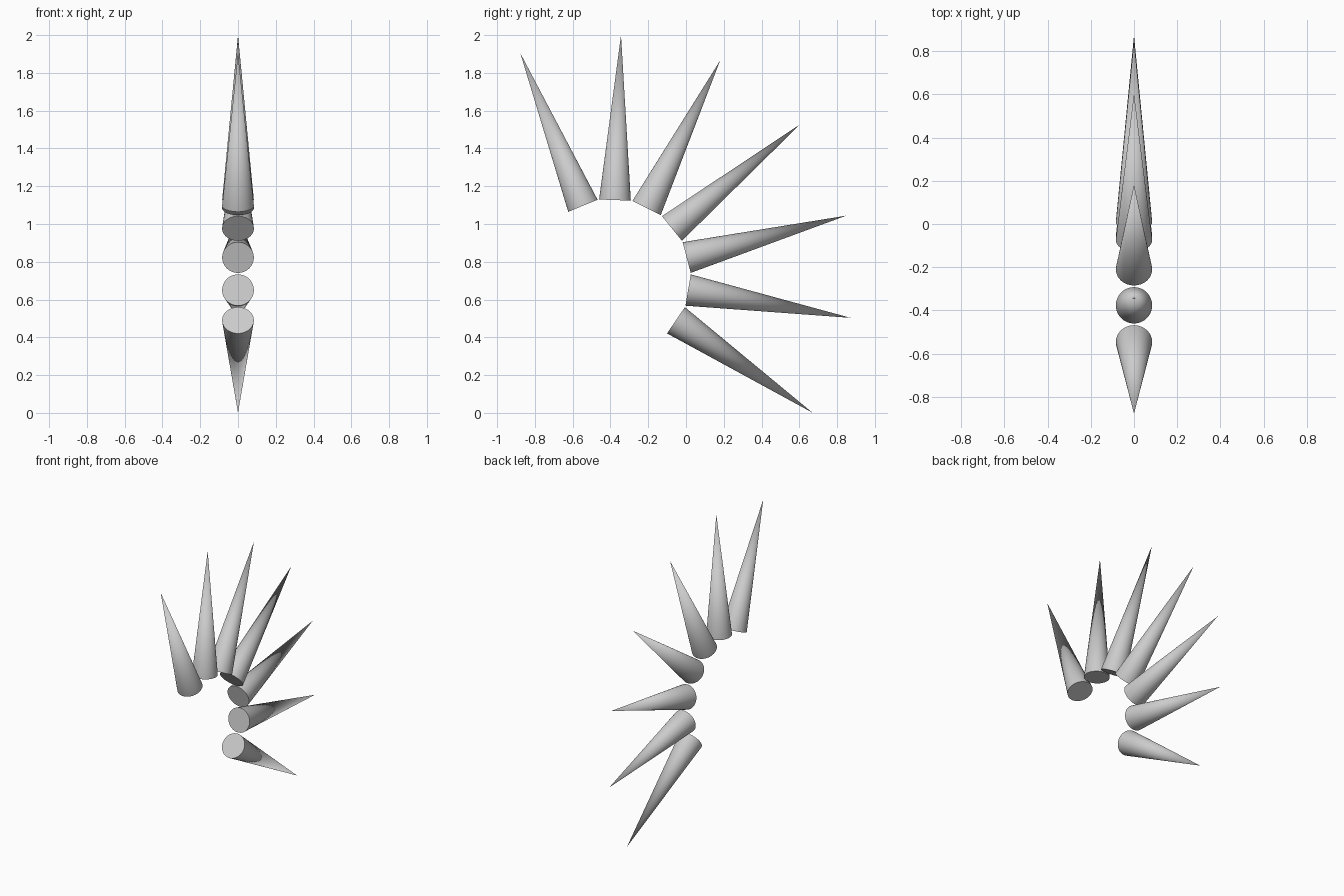
import bpy
from math import radians, sin, cos
from mathutils import Vector

if "Cube" in bpy.data.objects:
    bpy.data.objects.remove(bpy.data.objects["Cube"])

# Fan of seven spikes arranged on an arc in the YZ plane
CENTRE = Vector((0, -0.391, 0.719))
R_BASE, R_TIP = 0.408, 1.281
RADIUS = 0.084
START, STEP, COUNT = 112.3, -24.4, 7


def spike(index):
    angle = radians(START + STEP * index)
    direction = Vector((0, cos(angle), sin(angle)))
    bpy.ops.mesh.primitive_cone_add(
        vertices=48, radius1=RADIUS, radius2=0, depth=R_TIP - R_BASE,
        location=CENTRE + direction * (R_BASE + R_TIP) / 2,
        # tilt the cone's z axis towards +y
        rotation=(angle - radians(90), 0, 0))
    obj = bpy.context.object
    obj.name = f"spike_{index + 1}"
    bpy.ops.object.shade_smooth_by_angle(angle=radians(30))


for i in range(COUNT):
    spike(i)
